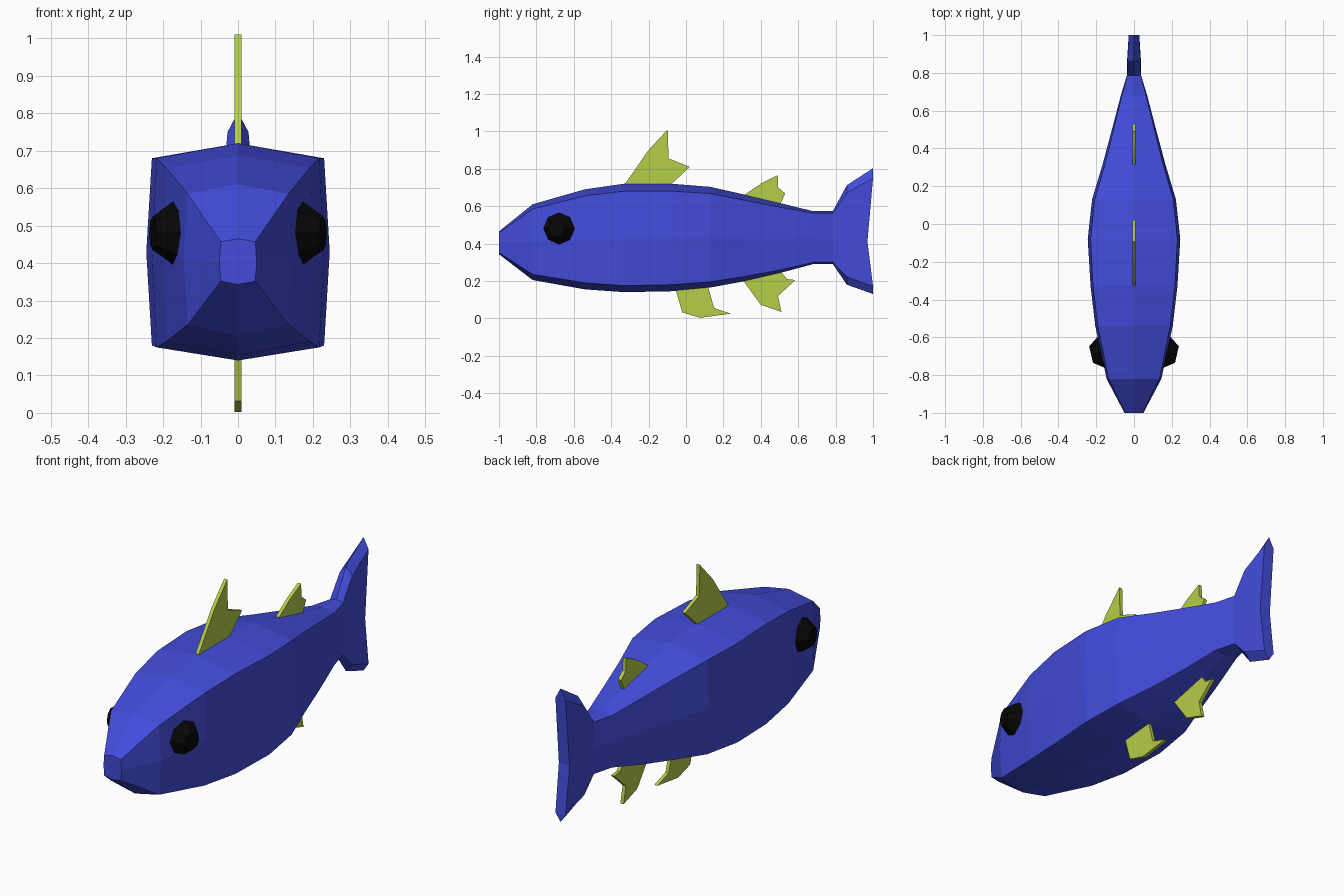
import bpy, bmesh, math
from mathutils import Matrix

cube = bpy.data.objects.get("Cube")
if cube:
    bpy.data.objects.remove(cube)


def material(name, color):
    m = bpy.data.materials.new(name)
    m.use_nodes = True
    m.diffuse_color = (*color, 1)
    bsdf = m.node_tree.nodes["Principled BSDF"]
    bsdf.inputs["Base Color"].default_value = (*color, 1)
    return m


blue = material("blue skin", (0.054, 0.072, 0.70))
lime = material("lime fin", (0.46, 0.61, 0.065))
black = material("black eye", (0.002, 0.002, 0.002))


def finish(bm, name, mat):
    bmesh.ops.recalc_face_normals(bm, faces=bm.faces)
    mesh = bpy.data.meshes.new(name)
    bm.to_mesh(mesh)
    bm.free()
    mesh.materials.append(mat)
    obj = bpy.data.objects.new(name, mesh)
    bpy.context.collection.objects.link(obj)
    return obj


# Body and tail: y, ridge z, upper corner z, lower corner z, keel z, side width, corner width
STATIONS = [
    (-1.0, .465, .457, .352, .343, .05, .046),
    (-.82, .61, .585, .235, .205, .145, .135),
    (-.54, .69, .655, .19, .155, .205, .192),
    (-.33, .72, .68, .175, .14, .23, .217),
    (-.08, .72, .68, .18, .145, .245, .23),
    (.13, .703, .668, .195, .165, .222, .208),
    (.32, .66, .63, .225, .2, .165, .153),
    (.50, .617, .595, .258, .242, .117, .108),
    (.68, .573, .562, .3, .29, .07, .064),
    (.785, .573, .562, .3, .29, .038, .036),
    (.86, .712, .67, .222, .18, .037, .035),
    (1.0, .803, .75, .172, .13, .03, .028),
]
bm = bmesh.new()
rings = []
for y, top, up, low, keel, side, corner in STATIONS:
    notch = y - 0.03 if y == 1 else y
    mid = (up + low) / 2 if y < 1 else 0.41
    right = [(corner, y, up), (side, notch, mid), (corner, y, low)]
    left = [(-x, b, z) for x, b, z in reversed(right)]
    ring = [(0, y, top)] + right + [(0, y, keel)] + left
    rings.append([bm.verts.new(p) for p in ring])
for a, b in zip(rings, rings[1:]):
    for i in range(8):
        j = (i + 1) % 8
        bm.faces.new((a[i], a[j], b[j], b[i]))
bm.faces.new(rings[0])
end = rings[-1]
for ids in ((0, 1, 7), (1, 2, 6, 7), (2, 3, 5, 6), (3, 4, 5)):
    bm.faces.new([end[i] for i in ids])
finish(bm, "body", blue)


# Thin fins extruded from side outlines given as (y, z)
def fin(name, outline, half=0.009):
    bm = bmesh.new()
    face = bm.faces.new([bm.verts.new((-half, y, z)) for y, z in outline])
    out = bmesh.ops.extrude_face_region(bm, geom=[face])
    verts = [v for v in out["geom"] if isinstance(v, bmesh.types.BMVert)]
    bmesh.ops.translate(bm, verts=verts, vec=(2 * half, 0, 0))
    finish(bm, name, lime)


fin("front_dorsal_fin", [(-.33, .70), (-.325, .72), (-.2, .9), (-.098, 1.01),
                         (-.093, .855), (.02, .81), (-.075, .72), (-.08, .70)])
fin("rear_dorsal_fin", [(.31, .64), (.315, .662), (.40, .72), (.49, .765),
                        (.493, .70), (.53, .668), (.50, .60)])
fin("pelvic_fin", [(-.06, .17), (-.02, .032), (.075, .003), (.24, .025),
                   (.15, .055), (.115, .18)])
fin("anal_fin", [(.30, .21), (.40, .072), (.51, .035), (.492, .12),
                 (.585, .205), (.54, .21), (.50, .26)])

# Eyes: eight-sided domes turned with the slope of the head
for name, s in (("left_eye", 1), ("right_eye", -1)):
    bm = bmesh.new()
    bmesh.ops.create_cone(bm, cap_ends=True, segments=8, radius1=0.085,
                          radius2=0.045, depth=0.056)
    turn = Matrix.Rotation(math.radians(-13 * s), 4, "Z")
    aim = Matrix.Rotation(math.radians(90 * s), 4, "Y")
    spot = Matrix.Translation((0.2 * s, -0.685, 0.48))
    bm.transform(spot @ turn @ aim)
    finish(bm, name, black)
